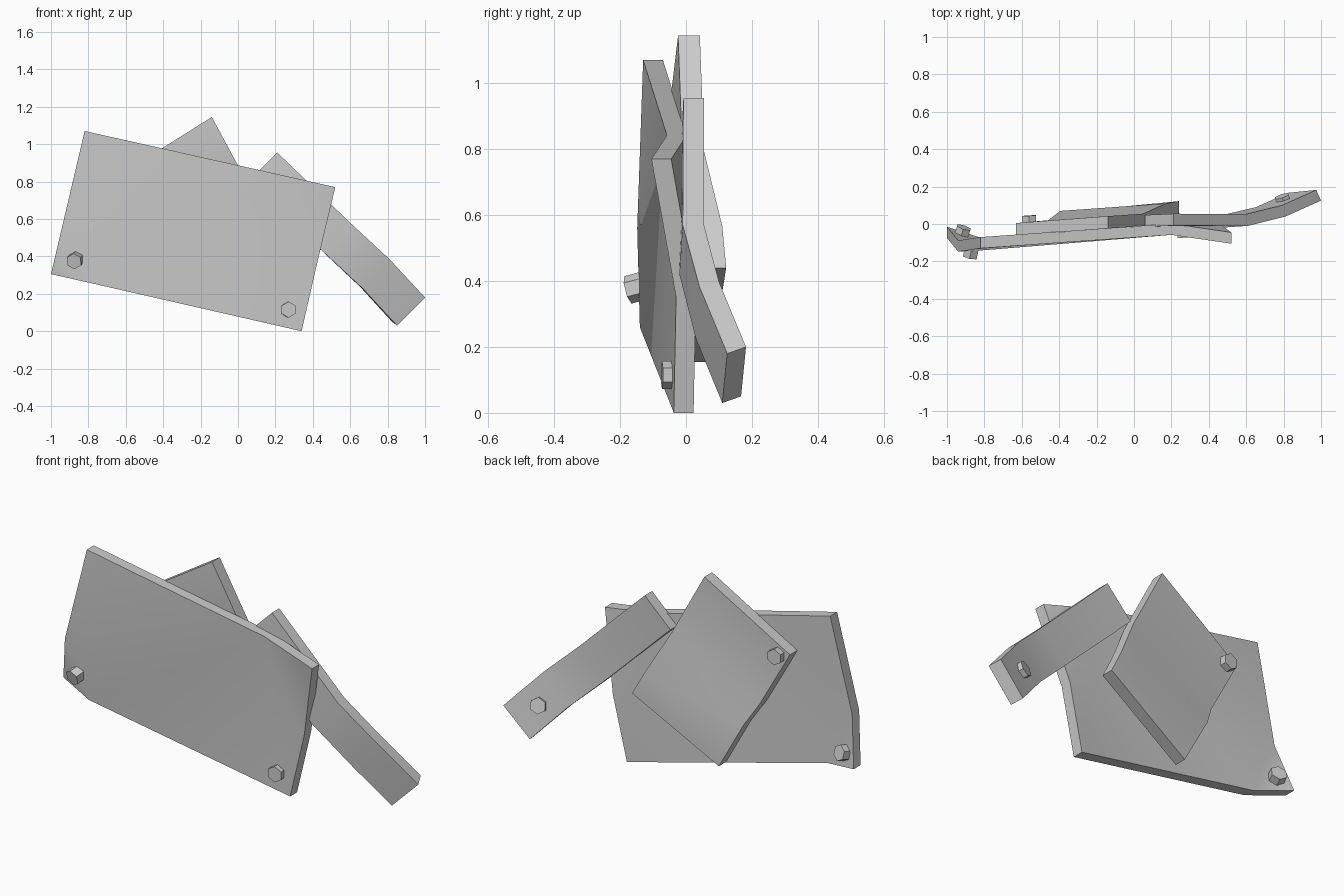
import bpy, bmesh, math
from mathutils import Vector

if "Cube" in bpy.data.objects:
    bpy.data.objects.remove(bpy.data.objects["Cube"])

steel = bpy.data.materials.new("grey_steel")
steel.diffuse_color = (0.6, 0.6, 0.6, 1)
steel.use_nodes = True
steel.node_tree.nodes["Principled BSDF"].inputs["Base Color"].default_value = steel.diffuse_color


def finish(name, bm):
    bmesh.ops.recalc_face_normals(bm, faces=bm.faces)
    me = bpy.data.meshes.new(name)
    bm.to_mesh(me)
    bm.free()
    me.materials.append(steel)
    ob = bpy.data.objects.new(name, me)
    bpy.context.collection.objects.link(ob)
    return ob


def plate(name, pts, faces, thick):
    """Bent sheet: front skin, back skin offset by thick, and a rim."""
    bm = bmesh.new()
    front = [bm.verts.new(p) for p in pts]
    back = [bm.verts.new(Vector(p) + Vector(t)) for p, t in zip(pts, thick)]
    for f in faces:
        bm.faces.new([front[i] for i in f])
    rim = [e for e in bm.edges if e.is_boundary]
    pair = dict(zip(front, back))
    for f in faces:
        bm.faces.new([back[i] for i in reversed(f)])
    for e in rim:
        a, b = e.verts
        bm.faces.new([a, b, pair[b], pair[a]])
    ob = finish(name, bm)
    bpy.ops.object.select_all(action='DESELECT')
    ob.select_set(True)
    bpy.context.view_layer.objects.active = ob
    bpy.ops.object.shade_smooth_by_angle(angle=math.radians(40))


def bolt(name, pos, normal, r=0.043, h=0.07):
    """Hexagonal bolt head, half sunk in the plate."""
    bm = bmesh.new()
    bmesh.ops.create_cone(bm, cap_ends=True, segments=6, radius1=r, radius2=r, depth=h)
    ob = finish(name, bm)
    ob.rotation_euler = Vector(normal).to_track_quat('Z', 'Y').to_euler()
    ob.location = pos


# Large front plate with two opposite corners folded
outline = [(-0.82, -0.13, 1.07), (0.20, -0.058, 0.842), (0.42, -0.03, 0.35),
           (0.34, -0.037, 0.0), (-0.80, -0.14, 0.26), (-0.94, -0.148, 0.56),
           (0.52, -0.105, 0.77), (-1.0, -0.075, 0.305)]
plate("front_plate", outline,
      [(0, 5, 4), (0, 4, 1), (1, 4, 3), (1, 3, 2), (1, 2, 6), (5, 7, 4)],
      [(0, 0.06, 0)] * 8)

# Diamond plate behind, with a step across it
T, R, L, B = (Vector(p) for p in ((-0.14, 0, 1.145), (-0.63, 0, 0.837),
                                  (0.24, 0, 0.44), (-0.25, 0, 0.155)))
pts = []
for tr, yr, tl, yl in ((0, 0.005, 0, 0.042), (0.45, 0.02, 0.5, 0.055),
                       (0.62, 0.07, 0.82, 0.11), (1, 0.075, 1, 0.122)):
    pts.append(R.lerp(B, tr) + Vector((0, yr - 0.066, 0)))
    pts.append(T.lerp(L, tl) + Vector((0, yl - 0.066, 0)))
ladder = [(i, i + 1, i + 3, i + 2) for i in (0, 2, 4)]
plate("diamond_plate", pts, ladder, [(0, 0.066, 0)] * 8)

# Long strip on the right, end curling backwards
strip = [(0.06, -0.015, 0.805), (0.21, -0.008, 0.955),
         (0.46, -0.02, 0.42), (0.61, -0.01, 0.57),
         (0.67, 0.03, 0.225), (0.81, 0.04, 0.385),
         (0.85, 0.11, 0.03), (1.0, 0.125, 0.18)]
offsets = [(0, 0.063, 0)] * 2 + [(-0.008, 0.063, 0.006)] * 2 \
    + [(-0.018, 0.06, 0.013)] * 2 + [(-0.026, 0.057, 0.02)] * 2
plate("side_strip", strip, ladder, offsets)

# Bolts
bolt("front_bolt_left", (-0.87, -0.143, 0.382), (-0.2, -0.93, -0.25))
bolt("front_bolt_right", (0.268, -0.038, 0.115), (0.08, -1, 0))
bolt("back_bolt_left", (-0.92, -0.05, 0.36), (0.3, 0.9, 0.25))
bolt("back_bolt_diamond", (-0.56, 0.01, 0.82), (-0.06, 1, 0.03))
bolt("back_bolt_strip", (0.80, 0.117, 0.225), (-0.3, 0.9, 0.25))
